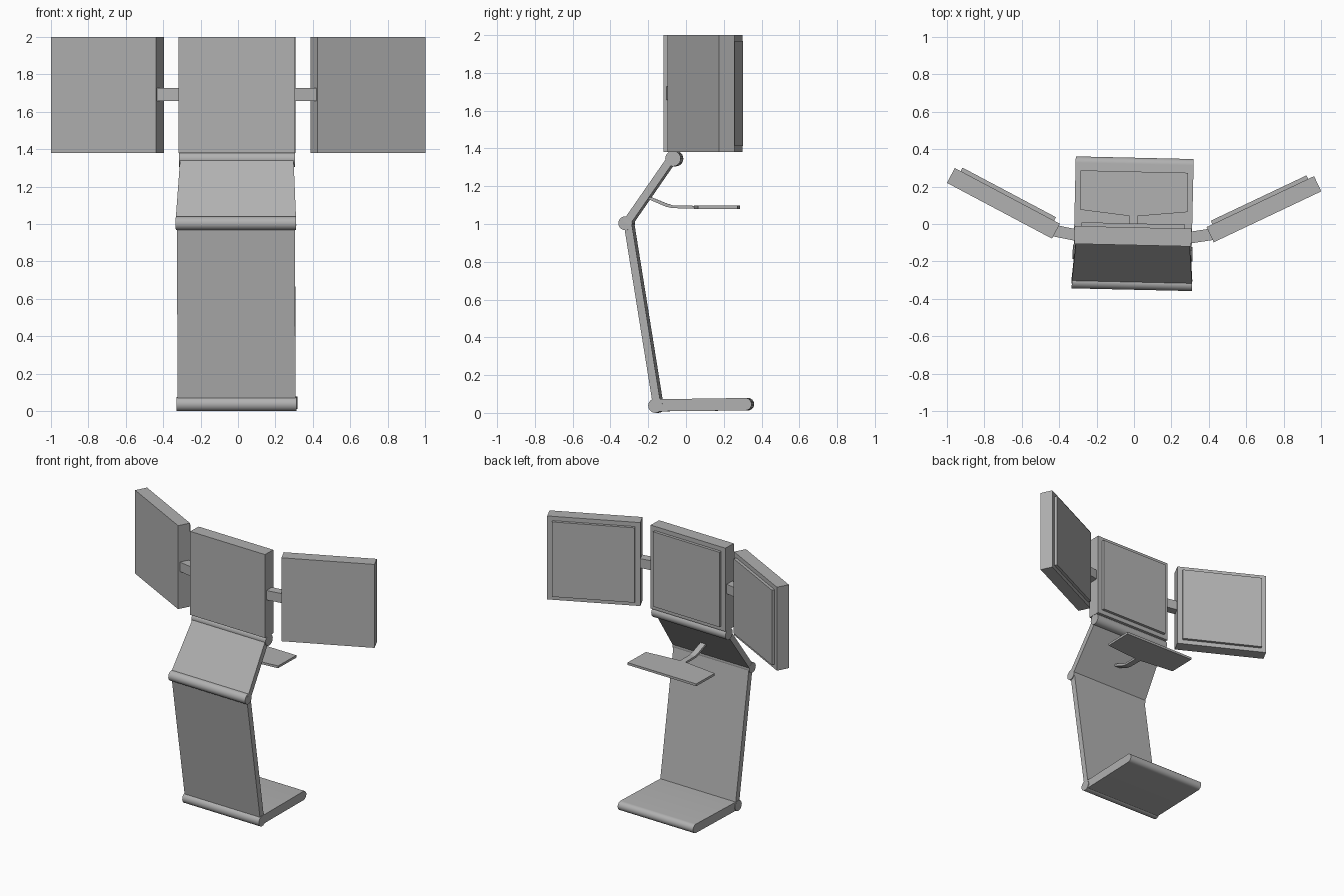
import bpy, bmesh, math
from mathutils import Matrix, Vector

if "Cube" in bpy.data.objects:
    bpy.data.objects.remove(bpy.data.objects["Cube"])

# the whole stand is turned very slightly about z
TURN = Matrix.Translation((-0.004, 0, 0)) @ Matrix.Rotation(math.radians(-1.3), 4, 'Z')

# dark grey finish
GREY = bpy.data.materials.new("dark_grey")
GREY.diffuse_color = (0.44, 0.44, 0.44, 1)
GREY.use_nodes = True
GREY.node_tree.nodes["Principled BSDF"].inputs["Base Color"].default_value = GREY.diffuse_color


def finish(name, bm, smooth=False):
    bmesh.ops.recalc_face_normals(bm, faces=bm.faces)
    bm.transform(TURN)
    mesh = bpy.data.meshes.new(name)
    bm.to_mesh(mesh)
    bm.free()
    mesh.materials.append(GREY)
    obj = bpy.data.objects.new(name, mesh)
    bpy.context.collection.objects.link(obj)
    if smooth:
        bpy.ops.object.select_all(action='DESELECT')
        obj.select_set(True)
        bpy.context.view_layer.objects.active = obj
        bpy.ops.object.shade_smooth_by_angle(angle=math.radians(35))
    return obj


def prism(name, bottom, top, smooth=False):
    """Closed solid between two matching outlines."""
    bm = bmesh.new()
    a = [bm.verts.new(p) for p in bottom]
    b = [bm.verts.new(p) for p in top]
    bm.faces.new(a)
    bm.faces.new(b)
    for i in range(len(a)):
        j = (i + 1) % len(a)
        bm.faces.new((a[i], a[j], b[j], b[i]))
    return finish(name, bm, smooth)


def side_profile(name, pts, half, smooth=False):
    """Extrude a (y, z) outline across x; half is a width or one per point."""
    h = half if isinstance(half, (list, tuple)) else [half] * len(pts)
    return prism(name, [(-w, y, z) for w, (y, z) in zip(h, pts)],
                 [(w, y, z) for w, (y, z) in zip(h, pts)], smooth)


def plan_profile(name, pts, z0, z1):
    return prism(name, [(x, y, z0) for x, y in pts], [(x, y, z1) for x, y in pts])


def arc(y, z, r, start, end, n):
    return [(y + r * math.cos(math.radians(start + (end - start) * i / n)),
             z + r * math.sin(math.radians(start + (end - start) * i / n)))
            for i in range(n + 1)]


def hinge(name, y, z, r, half):
    side_profile(name, arc(y, z, r, 0, 360, 24)[:-1], half, True)


def panel(name, p, q, thick, half_p, half_q):
    p, q = Vector(p), Vector(q)
    d = (q - p).normalized()
    n = Vector((d.y, -d.x)) * thick / 2
    side_profile(name, [p - n, p + n, q + n, q - n], [half_p, half_p, half_q, half_q])


def monitor(name, a, b, thick=0.09):
    """Casing with a raised screen; a and b are the outer-face corners in plan."""
    a, b = Vector(a), Vector(b)
    d = (b - a).normalized()
    n = Vector((-d.y, d.x))
    plan_profile(name + "_casing", [a, b, b + n * thick, a + n * thick], 1.38, 2.0)
    s, e = a + d * 0.035, b - d * 0.035
    plan_profile(name + "_screen",
                 [s + n * (thick - 0.01), e + n * (thick - 0.01),
                  e + n * (thick + 0.021), s + n * (thick + 0.021)], 1.412, 1.968)


# foot slab with rounded far edge
side_profile("base", [(-0.155, 0.072), (-0.155, 0.008)] + arc(0.321, 0.046, 0.033, -90, 90, 12),
             0.315, True)

# folding panels and their hinges
panel("lower_panel", (-0.147, 0.04), (-0.302, 1.005), 0.042, 0.315, 0.315)
panel("upper_panel", (-0.309, 1.005), (-0.07, 1.35), 0.042, 0.322, 0.302)
hinge("lower_hinge", -0.155, 0.038, 0.038, 0.32)
hinge("middle_hinge", -0.314, 1.004, 0.037, 0.321)
hinge("upper_hinge", -0.062, 1.346, 0.041, 0.31)

# three monitors facing the user, and their connecting arms
monitor("centre_monitor", (-0.312, -0.113), (0.312, -0.113), 0.095)
for side, s in (("right", 1), ("left", -1)):
    pts = [(s * 0.432, -0.088), (s * 1.0, 0.197)]
    monitor(side + "_monitor", *pts[::s])
    plan_profile(side + "_monitor_arm",
                 [(s * 0.29, -0.1), (s * 0.432, -0.075), (s * 0.43, -0.012), (s * 0.29, -0.037)],
                 1.657, 1.727)

# keyboard tray and its bent stem
plan_profile("keyboard_tray", [(-0.287, 0.28), (-0.287, 0.07), (-0.02, 0.042),
                               (0.02, 0.042), (0.287, 0.07), (0.287, 0.28)], 1.08, 1.097)
side_profile("tray_stem", [(-0.215, 1.155), (-0.19, 1.145), (-0.1, 1.108), (-0.07, 1.099),
                           (0.06, 1.096), (0.06, 1.081), (-0.073, 1.084), (-0.107, 1.092),
                           (-0.2, 1.132), (-0.22, 1.14)], 0.022)
